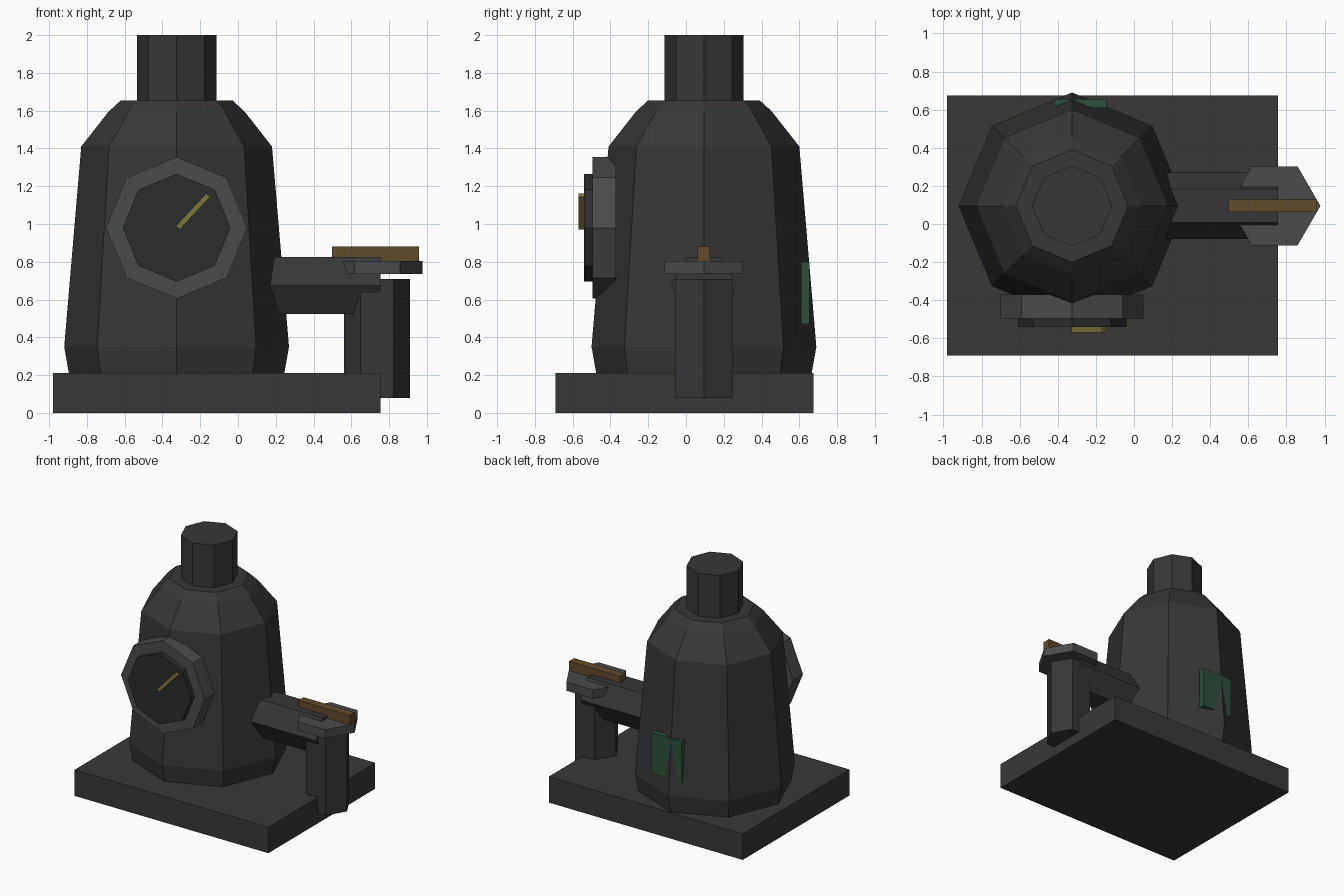
import bpy, bmesh
from math import cos, sin, pi, radians
from mathutils import Matrix, Vector

if "Cube" in bpy.data.objects:
    bpy.data.objects.remove(bpy.data.objects["Cube"])


def material(name, rgb):
    m = bpy.data.materials.new(name)
    m.diffuse_color = (*rgb, 1)
    m.use_nodes = True
    m.node_tree.nodes["Principled BSDF"].inputs["Base Color"].default_value = m.diffuse_color
    return m


iron = material("dark_iron", (0.04, 0.038, 0.038))
base_iron = material("base_iron", (0.042, 0.04, 0.037))
rim_grey = material("rim_grey", (0.07, 0.07, 0.07))
face_dark = material("dial_dark", (0.024, 0.026, 0.026))
yellow = material("needle_yellow", (0.22, 0.18, 0.045))
brown = material("handle_brown", (0.12, 0.07, 0.025))
green = material("panel_green", (0.025, 0.08, 0.045))

# Orientation of a turned part's long axis
AXIS = {
    "z": Matrix.Identity(4),
    "-y": Matrix.Rotation(pi / 2, 4, "X"),
    "x": Matrix(((0, 0, 1, 0), (1, 0, 0, 0), (0, 1, 0, 0), (0, 0, 0, 1))),
}


def add_object(name, bm, mat):
    bmesh.ops.recalc_face_normals(bm, faces=bm.faces)
    mesh = bpy.data.meshes.new(name)
    bm.to_mesh(mesh)
    bm.free()
    mesh.materials.append(mat)
    ob = bpy.data.objects.new(name, mesh)
    bpy.context.collection.objects.link(ob)
    return ob


def turned(name, profile, sides, loc, mat, axis="z"):
    """Faceted solid of revolution from (radius, height) pairs, capped at both ends."""
    bm = bmesh.new()
    rings = [[bm.verts.new((r * cos(2 * pi * i / sides), r * sin(2 * pi * i / sides), h))
              for i in range(sides)] for r, h in profile]
    for a, b in zip(rings, rings[1:]):
        for i in range(sides):
            j = (i + 1) % sides
            bm.faces.new((a[i], a[j], b[j], b[i]))
    bm.faces.new(rings[0])
    bm.faces.new(rings[-1])
    bm.transform(Matrix.Translation(loc) @ AXIS[axis])
    return add_object(name, bm, mat)


def box(name, lo, hi, mat):
    lo, hi = Vector(lo), Vector(hi)
    bm = bmesh.new()
    bmesh.ops.create_cube(bm, size=1)
    bm.transform(Matrix.Diagonal((*(hi - lo), 1)))
    ob = add_object(name, bm, mat)
    ob.location = (lo + hi) / 2
    return ob


# Base slab
box("base_slab", (-0.98, -0.69, 0), (0.755, 0.675, 0.21), base_iron)

# Boiler body and chimney
turned("boiler_body", [(0.565, 0.18), (0.595, 0.35), (0.505, 1.41), (0.36, 1.595), (0.295, 1.655)],
       8, (-0.325, 0.095, 0), iron)
turned("chimney", [(0.21, 1.60), (0.21, 2.0)], 8, (-0.325, 0.095, 0), iron)

# Gauge on the front: rim, face, needle
turned("gauge_rim", [(0.375, 0.37), (0.375, 0.495)], 8, (-0.325, 0, 0.98), rim_grey, "-y")
turned("gauge_face", [(0.285, 0.46), (0.285, 0.54)], 8, (-0.325, 0, 0.98), face_dark, "-y")
needle = box("gauge_needle", (-0.355, -0.57, 1.053), (-0.121, -0.53, 1.081), yellow)
needle.rotation_euler.y = -radians(47)

# Side arm, post and valve plate
turned("side_arm", [(0.175, 0.0), (0.175, 0.755)], 6, (0, 0.095, 0.675), iron, "x")
turned("side_post", [(0.175, 0.08), (0.175, 0.71)], 6, (0.735, 0.095, 0), iron)
turned("valve_plate", [(0.24, 0.735), (0.24, 0.805)], 6, (0.738, 0.095, 0), rim_grey)
box("valve_handle", (0.497, 0.062, 0.80), (0.957, 0.128, 0.88), brown)

# Panel on the back
box("back_panel", (-0.42, 0.61, 0.47), (-0.145, 0.655, 0.80), green)
